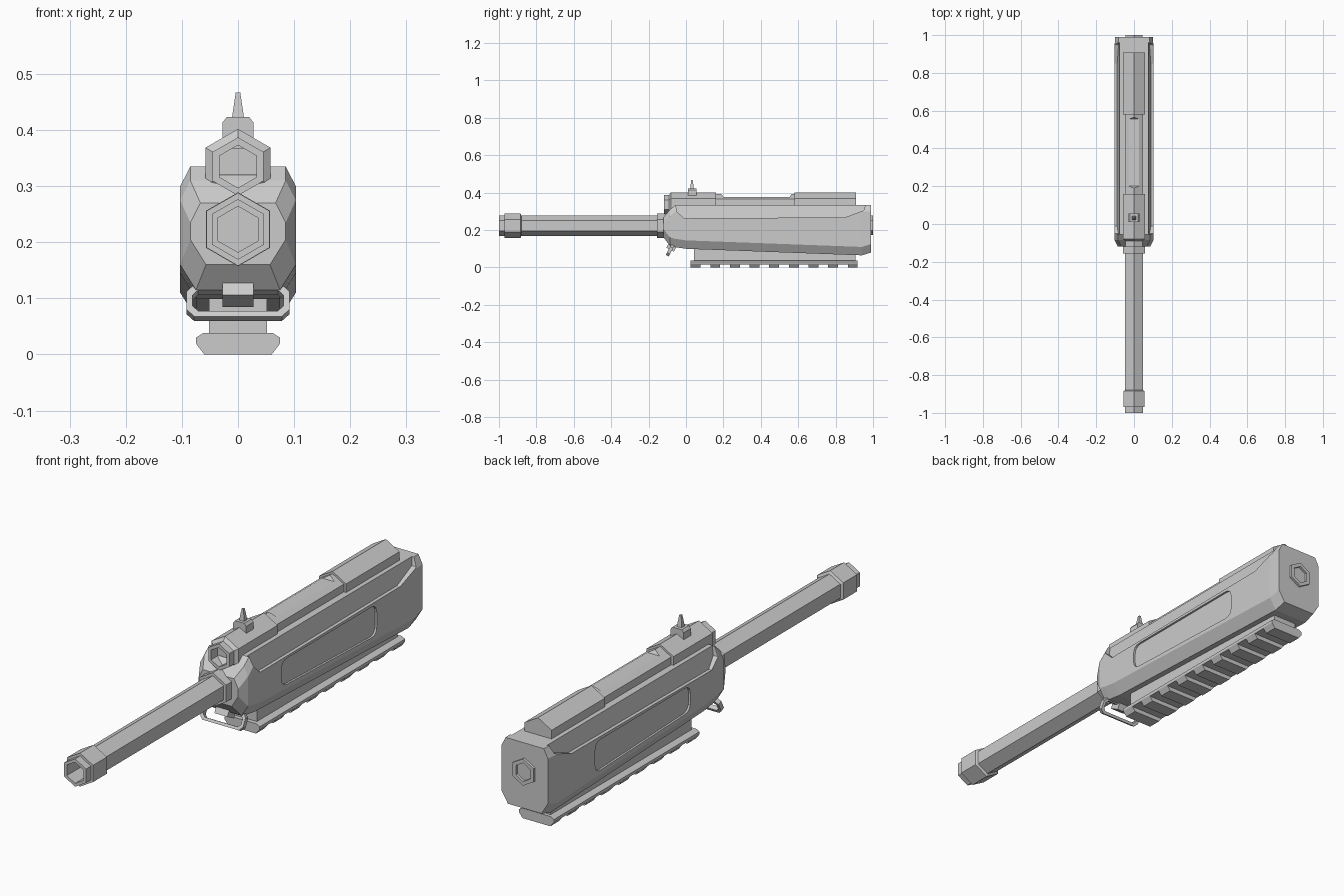
import bpy, bmesh, math
from mathutils import Matrix, Vector

if "Cube" in bpy.data.objects:
    bpy.data.objects.remove(bpy.data.objects["Cube"])


def loft(name, rings, closed=False):
    """Skin a list of equal-length point rings; cap the ends unless closed."""
    bm = bmesh.new()
    vs = [[bm.verts.new(p) for p in r] for r in rings]
    n = len(rings[0])
    pairs = list(zip(vs, vs[1:])) + ([(vs[-1], vs[0])] if closed else [])
    for a, b in pairs:
        for i in range(n):
            j = (i + 1) % n
            bm.faces.new((a[i], a[j], b[j], b[i]))
    if not closed:
        bm.faces.new(vs[0])
        bm.faces.new(vs[-1])
    bmesh.ops.recalc_face_normals(bm, faces=bm.faces)
    me = bpy.data.meshes.new(name)
    bm.to_mesh(me)
    bm.free()
    ob = bpy.data.objects.new(name, me)
    bpy.context.collection.objects.link(ob)
    return ob


def hex_tube(name, steps, z):
    """Hexagonal turned shape along y, steps are (y, radius)."""
    ang = [math.pi / 2 + k * math.pi / 3 for k in range(6)]
    return loft(name, [[(r * math.cos(a), y, z + r * math.sin(a)) for a in ang]
                       for y, r in steps])


def prism_y(name, half, y0, y1):
    """Mirrored (x, z) half profile extruded along y."""
    prof = half + [(-x, z) for x, z in reversed(half)]
    return loft(name, [[(x, y, z) for x, z in prof] for y in (y0, y1)])


def cut(ob, cutter):
    m = ob.modifiers.new("cut", 'BOOLEAN')
    m.operation = 'DIFFERENCE'
    m.solver = 'EXACT'
    m.object = cutter
    cutter.hide_render = True
    bpy.context.view_layer.objects.active = ob
    bpy.ops.object.modifier_apply(modifier=m.name)
    bpy.data.objects.remove(cutter)


def rounded(corners, r, seg=4):
    """Round the corners of a 2D polygon."""
    out = []
    pts = [Vector(c) for c in corners]
    for i, p in enumerate(pts):
        a = p + (pts[i - 1] - p).normalized() * r
        b = p + (pts[(i + 1) % len(pts)] - p).normalized() * r
        for k in range(seg + 1):
            t = k / seg
            out.append(a * (1 - t) ** 2 + p * 2 * t * (1 - t) + b * t * t)
    return out


# Main body: chamfered sections (y, half width, top, bottom)
sections = [(-.12, .085, .27, .16), (-.085, .103, .31, .115), (-.055, .103, .335, .108),
            (0, .103, .335, .10), (.94, .103, .335, .065), (.99, .10, .335, .08)]
rings = []
for y, w, zt, zb in sections:
    half = [(w - .028, zb), (w, zb + .045), (w, zt - .035), (w - .018, zt)]
    rings.append([(x, y, z) for x, z in half + [(-x, z) for x, z in reversed(half)]])
body = loft("body", rings)

# Shoulder grooves and side panel recesses
groove = [(-.055, .35), (-.05, .30), (-.01, .263), (.85, .268), (.95, .305), (.965, .35)]
panel = rounded([(.12, .255), (.705, .255), (.705, .135), (.12, .155)], .035)
for s in (1, -1):
    cut(body, loft("groove_cutter", [
        [(s * (.09 - (z - .263) * .2), y, z) for y, z in groove],
        [(s * .15, y, z) for y, z in groove]]))
    cut(body, loft("panel_cutter", [[(s * x, y, z) for y, z in panel] for x in (.095, .15)]))

# Barrel with collar, muzzle ring and bore
hex_tube("barrel", [(-.05, .066), (-.155, .066), (-.155, .054), (-.88, .054), (-.885, .065),
                    (-.97, .065), (-.97, .054), (-1, .054), (-1, .041), (-.9, .041)], .223)

# Upper tube and its front and rear housings
hex_tube("upper_tube_front", [(.16, .067), (-.08, .067), (-.09, .052), (-.118, .052),
                              (-.118, .038), (-.06, .038)], .335)
middle = hex_tube("upper_tube_middle", [(.15, .056), (.59, .056)], .337)
notch = [(.185, .40), (.2, .378), (.555, .378), (.57, .40)]
cut(middle, loft("notch_cutter", [[(x, y, z) for y, z in notch] for x in (-.06, .06)]))
hex_tube("upper_tube_rear", [(.58, .067), (.908, .067)], .335)

# Square shoulders below the housings
for name, y0, y1 in (("front_housing_skirt", -.08, .16), ("rear_housing_skirt", .58, .908)):
    prism_y(name, [(.058, .32), (.058, .367)], y0, y1)

# Rear hexagonal plug
hex_tube("rear_plug", [(.97, .052), (1, .052), (1, .036), (.985, .036)], .225)

# Front sight
prism_y("sight_base", [(.028, .385), (.028, .413), (.02, .423)], .01, .055)
loft("sight_post", [[(sx * w, .032 + sy * d, z) for sx, sy in ((1, 1), (1, -1), (-1, -1), (-1, 1))]
                    for z, w, d in ((.42, .011, .01), (.467, .004, .004))])

# Accessory rail with teeth
prism_y("rail_neck", [(.052, .03), (.052, .11)], .042, .905)
prism_y("rail_base", [(.073, .017), (.075, .02), (.075, .03), (.062, .038)], .025, .918)
for i in range(9):
    y = .025 + i * .105
    prism_y("rail_tooth_%d" % (i + 1), [(.06, 0), (.074, .018)], y, y + .053)

# Sling loop: tilted chamfered ring held by a clip
def loop_ring(w, h, c, d):
    q = [(w, h - c), (w - c, h), (c - w, h), (-w, h - c),
         (-w, c - h), (c - w, -h), (w - c, -h), (w, c - h)]
    return [(x, d, z) for x, z in q]


loop = loft("sling_loop", [loop_ring(.092, .032, .014, -.009), loop_ring(.092, .032, .014, .009),
                           loop_ring(.081, .021, .010, .009), loop_ring(.081, .021, .010, -.009)],
            closed=True)
loop.matrix_world = Matrix.Translation((0, -.085, .092)) @ Matrix.Rotation(math.radians(-28), 4, 'X')
clip = prism_y("sling_clip", [(.028, -.02), (.028, .02)], -.016, .03)
clip.matrix_world = Matrix.Translation((0, -.082, .116)) @ Matrix.Rotation(math.radians(-28), 4, 'X')
